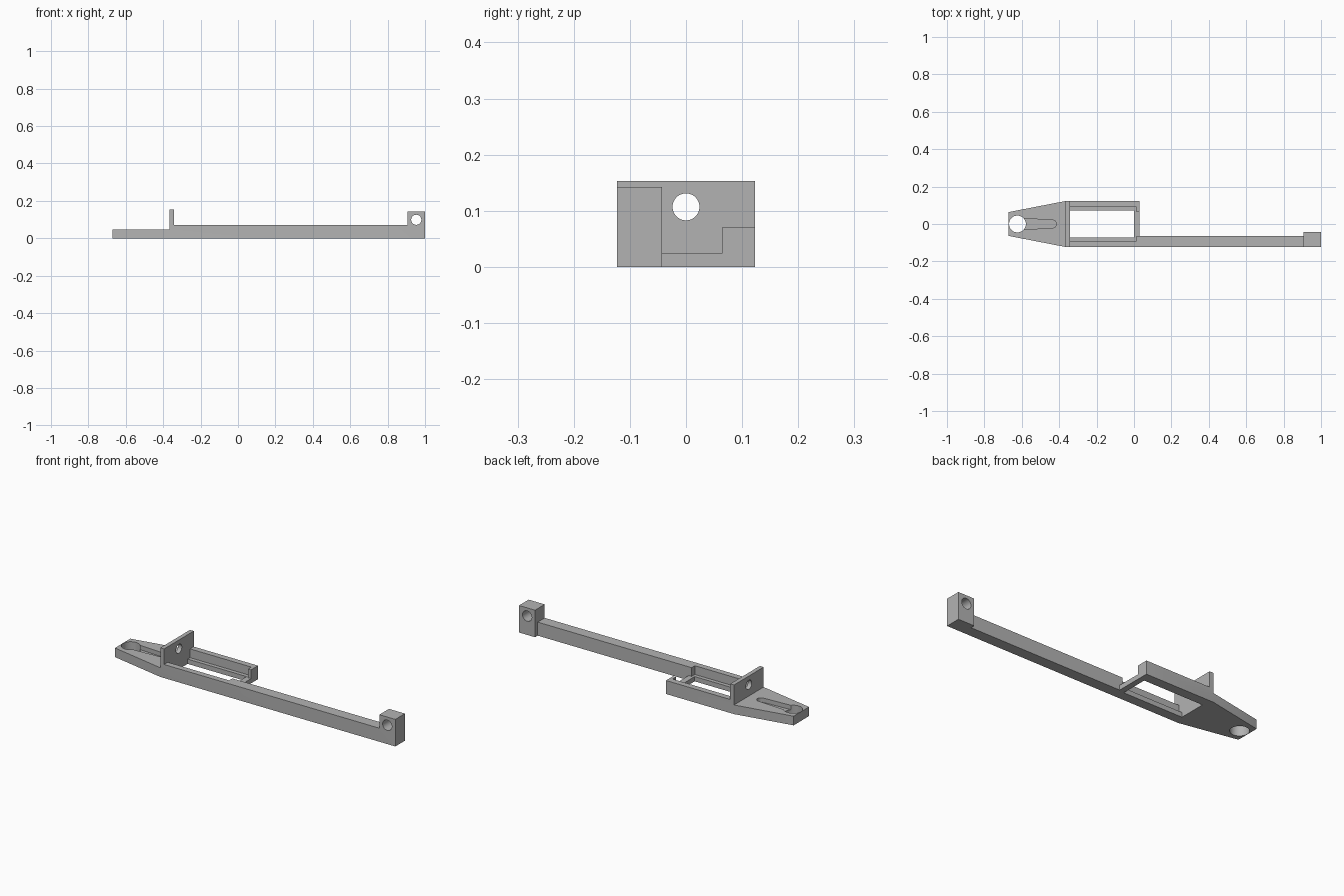
import bpy, bmesh, math
from mathutils import Matrix, Vector

cube = bpy.data.objects.get("Cube")
if cube:
    bpy.data.objects.remove(cube)

grey = bpy.data.materials.new("plain grey")
grey.use_nodes = True
grey.diffuse_color = (0.45, 0.45, 0.45, 1)
grey.node_tree.nodes["Principled BSDF"].inputs["Base Color"].default_value = grey.diffuse_color


def finish(name, bm):
    bmesh.ops.recalc_face_normals(bm, faces=bm.faces)
    mesh = bpy.data.meshes.new(name)
    bm.to_mesh(mesh)
    bm.free()
    mesh.materials.append(grey)
    obj = bpy.data.objects.new(name, mesh)
    bpy.context.collection.objects.link(obj)
    return obj


def prism(name, points, start, travel):
    """Closed outline of 3D points, shifted by start and extruded along travel."""
    bm = bmesh.new()
    face = bm.faces.new([bm.verts.new(Vector(p) + Vector(start)) for p in points])
    swept = bmesh.ops.extrude_face_region(bm, geom=[face])["geom"]
    verts = [v for v in swept if isinstance(v, bmesh.types.BMVert)]
    bmesh.ops.translate(bm, vec=Vector(travel), verts=verts)
    return finish(name, bm)


def box(name, x0, x1, half_y, z0, z1):
    outline = [(x0, -half_y, z0), (x1, -half_y, z0), (x1, half_y, z0), (x0, half_y, z0)]
    return prism(name, outline, (0, 0, 0), (0, 0, z1 - z0))


def rod(name, centre, radius, length, axis):
    bm = bmesh.new()
    turn = Vector((0, 0, 1)).rotation_difference(Vector(axis)).to_matrix().to_4x4()
    bmesh.ops.create_cone(bm, cap_ends=True, segments=48, radius1=radius, radius2=radius,
                          depth=length, matrix=Matrix.Translation(centre) @ turn)
    return finish(name, bm)


def combine(target, cutter, operation="DIFFERENCE"):
    cutter.hide_render = True
    mod = target.modifiers.new(cutter.name, "BOOLEAN")
    mod.operation = operation
    mod.solver = "EXACT"
    mod.object = cutter
    bpy.context.view_layer.objects.active = target
    bpy.ops.object.modifier_apply(modifier=mod.name)
    bpy.data.objects.remove(cutter)


# Side profile: nose, upright plate, long arm and end block
side = [(-.67, 0), (1, 0), (1, .142), (.907, .142), (.907, .071), (-.343, .071),
        (-.343, .153), (-.365, .153), (-.365, .048), (-.67, .048)]
body = prism("bracket_body", [(x, 0, z) for x, z in side], (0, -.2, 0), (0, .4, 0))

# Plan outline: tapered nose, frame, offset arm and wider end block
plan = [(-.70, -.058), (-.365, -.123), (1.1, -.123), (1.1, -.043), (.907, -.043),
        (.907, -.065), (.03, -.065), (.03, .123), (-.365, .123), (-.70, .058)]
combine(body, prism("plan_limit", [(x, y, 0) for x, y in plan], (0, 0, -.1), (0, 0, .4)),
        "INTERSECT")

# Frame: stepped pocket, low end bar and through opening
combine(body, box("pocket_cut", -.343, .013, .092, .025, .3))
combine(body, box("end_bar_cut", 0, .04, .065, .025, .3))
combine(body, box("opening_cut", -.343, 0, .072, -.1, .3))

# Tapered groove with a round end in the nose
arc = [(-.436 + .021 * math.cos(a), .021 * math.sin(a), 0)
       for a in (math.pi * (i / 12 - .5) for i in range(13))]
groove = arc + [(-.62, .031, 0), (-.62, -.031, 0)]
combine(body, prism("groove_cut", groove, (0, 0, .025), (0, 0, .1)))

# Round holes: nose, upright plate and end block
combine(body, rod("nose_hole", (-.623, 0, .02), .045, .2, (0, 0, 1)))
combine(body, rod("plate_hole", (-.354, 0, .107), .024, .1, (1, 0, 0)))
combine(body, rod("end_hole", (.953, -.083, .099), .027, .3, (0, 1, 0)))

bpy.ops.object.select_all(action="DESELECT")
body.select_set(True)
bpy.context.view_layer.objects.active = body
bpy.ops.object.shade_smooth_by_angle(angle=math.radians(30))
